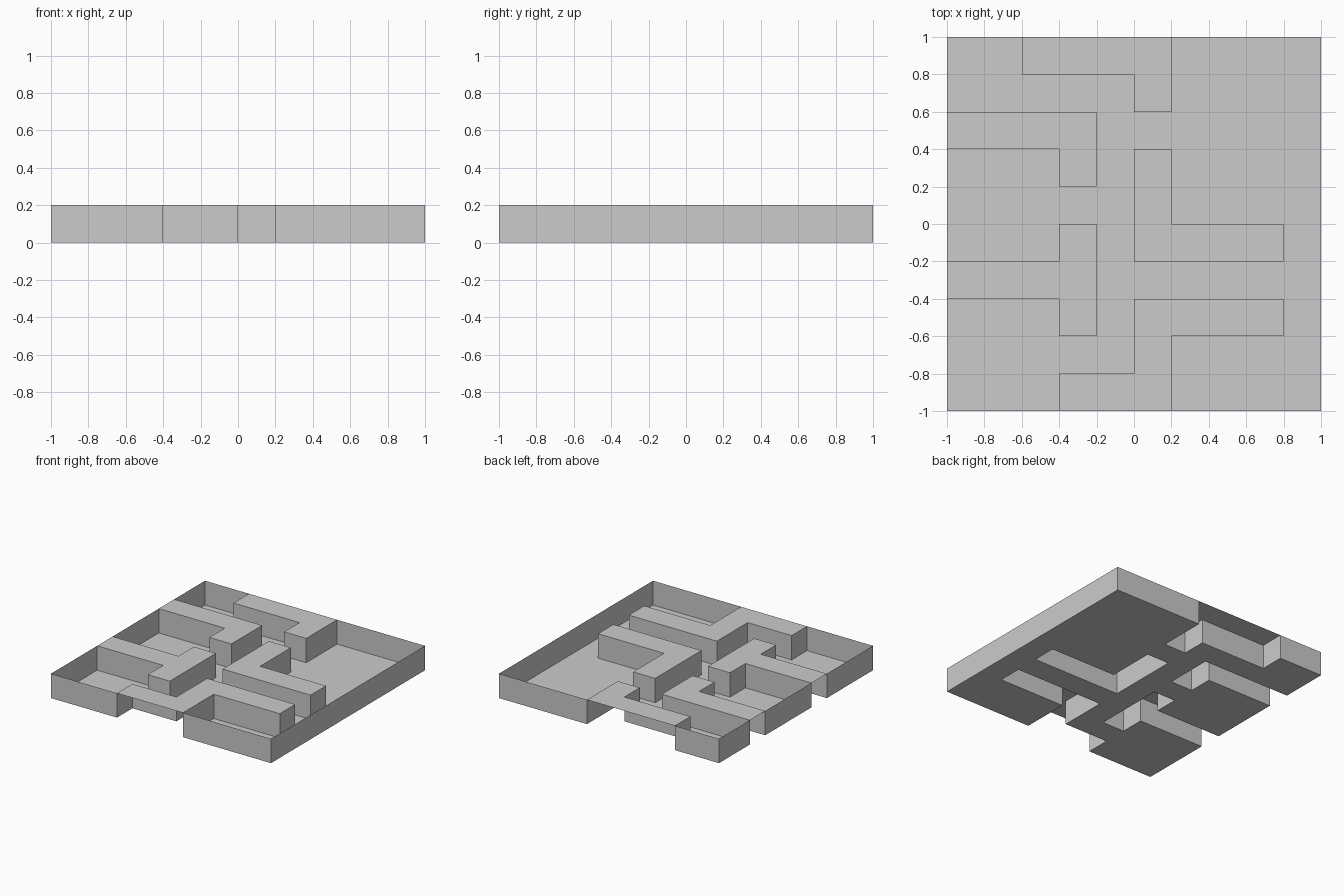
import bpy, bmesh

if "Cube" in bpy.data.objects:
    bpy.data.objects.remove(bpy.data.objects["Cube"])

CELL = 0.2    # grid step, also the wall height
HALF = 5      # grid runs from -5 to 5

# raised areas as cell rectangles (x0, y0, x1, y1)
RAISED = [
    (-3, 4, 1, 5), (0, 3, 1, 4),                       # back hook
    (-5, 2, -1, 3), (-2, 1, -1, 2),                    # left hook
    (-5, -2, -2, -1), (-2, -3, -1, 0),                 # left T
    (0, 0, 1, 2), (0, -1, 4, 0),                       # inner L
    (0, -3, 4, -2), (0, -5, 1, -3), (-2, -5, 0, -4),   # front branch
]
raised = {(i, j) for x0, y0, x1, y1 in RAISED
          for i in range(x0, x1) for j in range(y0, y1)}
cells = {(i, j) for i in range(-HALF, HALF) for j in range(-HALF, HALF)}
low = cells - raised


def make_object(name, quads):
    """Weld grid quads into one clean mesh with flat faces merged."""
    bm = bmesh.new()
    for quad in quads:
        bm.faces.new([bm.verts.new([c * CELL for c in p]) for p in quad])
    bmesh.ops.remove_doubles(bm, verts=bm.verts[:], dist=1e-4)
    bmesh.ops.dissolve_limit(bm, angle_limit=0.02, verts=bm.verts[:],
                             edges=bm.edges[:])
    bmesh.ops.triangulate(bm, faces=[f for f in bm.faces if len(f.verts) > 4])
    mesh = bpy.data.meshes.new(name)
    bm.to_mesh(mesh)
    bm.free()
    bpy.context.collection.objects.link(bpy.data.objects.new(name, mesh))


def level(i, j, z):
    return [(i, j, z), (i + 1, j, z), (i + 1, j + 1, z), (i, j + 1, z)]


def sides(i, j):
    """Neighbour cell and outward-facing wall for each side of a cell."""
    corners = [(i, j), (i + 1, j), (i + 1, j + 1), (i, j + 1)]
    steps = [(0, -1), (1, 0), (0, 1), (-1, 0)]
    for k, (dx, dy) in enumerate(steps):
        a, b = corners[k], corners[(k + 1) % 4]
        yield (i + dx, j + dy), [(*a, 0), (*b, 0), (*b, 1), (*a, 1)]


# thin floor sheet, open below the raised areas
make_object("floor", [level(i, j, 0) for i, j in sorted(low)])
# tops of the raised areas
make_object("raised_tops", [level(i, j, 1) for i, j in sorted(raised)])
# walls between raised areas and floor
make_object("inner_walls", [w for c in sorted(raised)
                            for n, w in sides(*c) if n in low])
# outer rim, left open where a raised area meets the edge
make_object("outer_rim", [w for c in sorted(low)
                          for n, w in sides(*c) if n not in cells])
